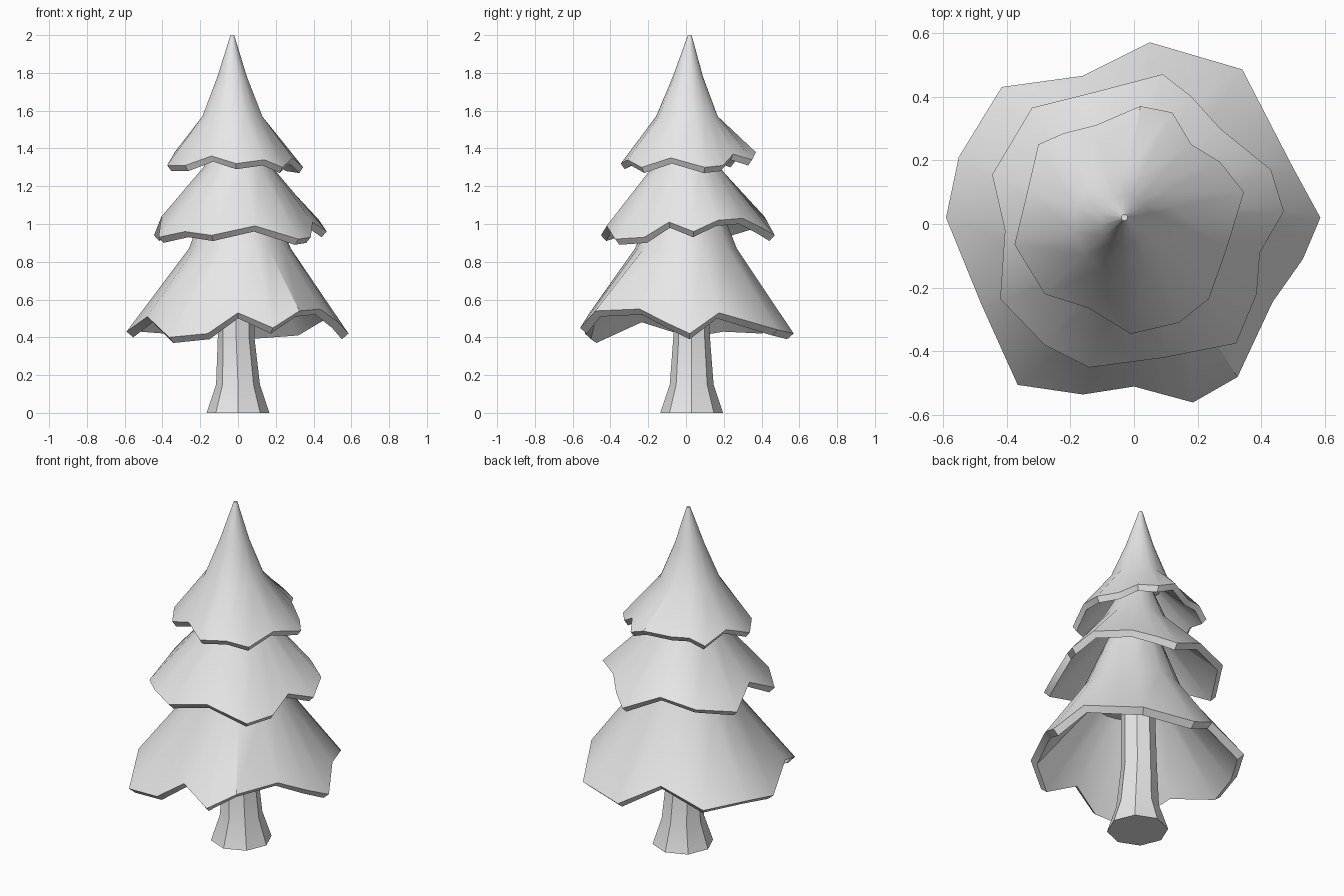
import bpy
import bmesh
from math import atan2, cos, sin, tau

default_cube = bpy.data.objects.get("Cube")
if default_cube:
    bpy.data.objects.remove(default_cube, do_unlink=True)

# Single flat colour
grey = bpy.data.materials.new("plain_grey")
grey.use_nodes = True
grey.diffuse_color = (0.8, 0.8, 0.8, 1)
grey.node_tree.nodes["Principled BSDF"].inputs["Base Color"].default_value = grey.diffuse_color


def circle(angles, radius, x, y, z):
    """Ring of points at the given angles around a centre."""
    return [(x + radius * cos(a), y + radius * sin(a), z) for a in angles]


def loft(name, rings):
    """Skin a stack of equal-length rings and cap both ends."""
    bm = bmesh.new()
    loops = [[bm.verts.new(point) for point in ring] for ring in rings]
    count = len(loops[0])
    for lower, upper in zip(loops, loops[1:]):
        for i in range(count):
            j = (i + 1) % count
            bm.faces.new((lower[i], lower[j], upper[j], upper[i]))
    bm.faces.new(list(reversed(loops[0])))
    bm.faces.new(loops[-1])
    bmesh.ops.recalc_face_normals(bm, faces=bm.faces[:])
    mesh = bpy.data.meshes.new(name)
    bm.to_mesh(mesh)
    bm.free()
    mesh.materials.append(grey)
    obj = bpy.data.objects.new(name, mesh)
    bpy.context.collection.objects.link(obj)
    bpy.ops.object.select_all(action='DESELECT')
    obj.select_set(True)
    bpy.context.view_layer.objects.active = obj
    bpy.ops.object.shade_smooth_by_angle(angle=tau / 10)
    return obj


def foliage_tier(name, rim, hollow, sections):
    """Hollow skirt with a thick jagged rim; sections are (radius, x, y, z)."""
    angles = [atan2(y, x) for x, y, z in rim]
    inner_rim = [(x * 0.94, y * 0.94, z - 0.03) for x, y, z in rim]
    rings = [circle(angles, *hollow), inner_rim, rim]
    rings += [circle(angles, *section) for section in sections]
    return loft(name, rings)


# Trunk with a flared foot
eighths = [i * tau / 8 for i in range(8)]
loft("trunk", [
    circle(eighths, 0.166, 0, 0.03, 0),
    circle(eighths, 0.116, 0, 0.03, 0.15),
    circle(eighths, 0.097, -0.01, 0.03, 0.4),
    circle(eighths, 0.09, -0.01, 0.02, 0.85),
])

# Jagged rims, counter-clockwise from the model's left
lower_rim = [
    (.585, .02, .42), (.5, .175, .53), (.34, .485, .44), (.05, .57, .42),
    (-.16, .465, .54), (-.415, .43, .45), (-.55, .21, .46), (-.59, .02, .43),
    (-.48, -.25, .51), (-.365, -.505, .4), (-.16, -.535, .42), (0, -.51, .53),
    (.185, -.56, .45), (.325, -.48, .54), (.435, -.245, .55), (.53, -.11, .48),
]
middle_rim = [
    (.47, .04, .96), (.43, .17, 1.02), (.27, .3, 1.03), (.18, .4, .98),
    (.09, .47, .94), (-.12, .415, 1.04), (-.32, .365, 1), (-.445, .155, .94),
    (-.405, -.02, 1.04), (-.42, -.235, .93), (-.28, -.38, .96), (-.14, -.45, .94),
    (.09, -.42, .99), (.32, -.375, .92), (.385, -.22, .93), (.395, -.09, 1.01),
]
upper_rim = [
    (.345, .1, 1.3), (.27, .195, 1.31), (.18, .25, 1.37), (.12, .35, 1.34),
    (.02, .37, 1.38), (-.12, .31, 1.36), (-.22, .285, 1.37), (-.3, .25, 1.33),
    (-.335, .1, 1.38), (-.375, -.065, 1.31), (-.28, -.22, 1.31), (-.14, -.265, 1.36),
    (-.01, -.345, 1.32), (.14, -.31, 1.34), (.235, -.235, 1.3), (.29, -.08, 1.35),
]

# Three stacked skirts, each tucked into the hollow of the next
foliage_tier("lower_foliage", lower_rim, (.22, .01, 0, .82),
             [(.27, .01, 0, .87), (.14, 0, 0, 1.2)])
foliage_tier("middle_foliage", middle_rim, (.14, 0, 0, 1.25),
             [(.183, 0, 0, 1.3), (.09, -.02, 0, 1.5)])
foliage_tier("upper_foliage", upper_rim, (.12, -.025, .005, 1.52),
             [(.163, -.028, .005, 1.57), (.08, -.03, .01, 1.78), (.01, -.03, .02, 2)])
